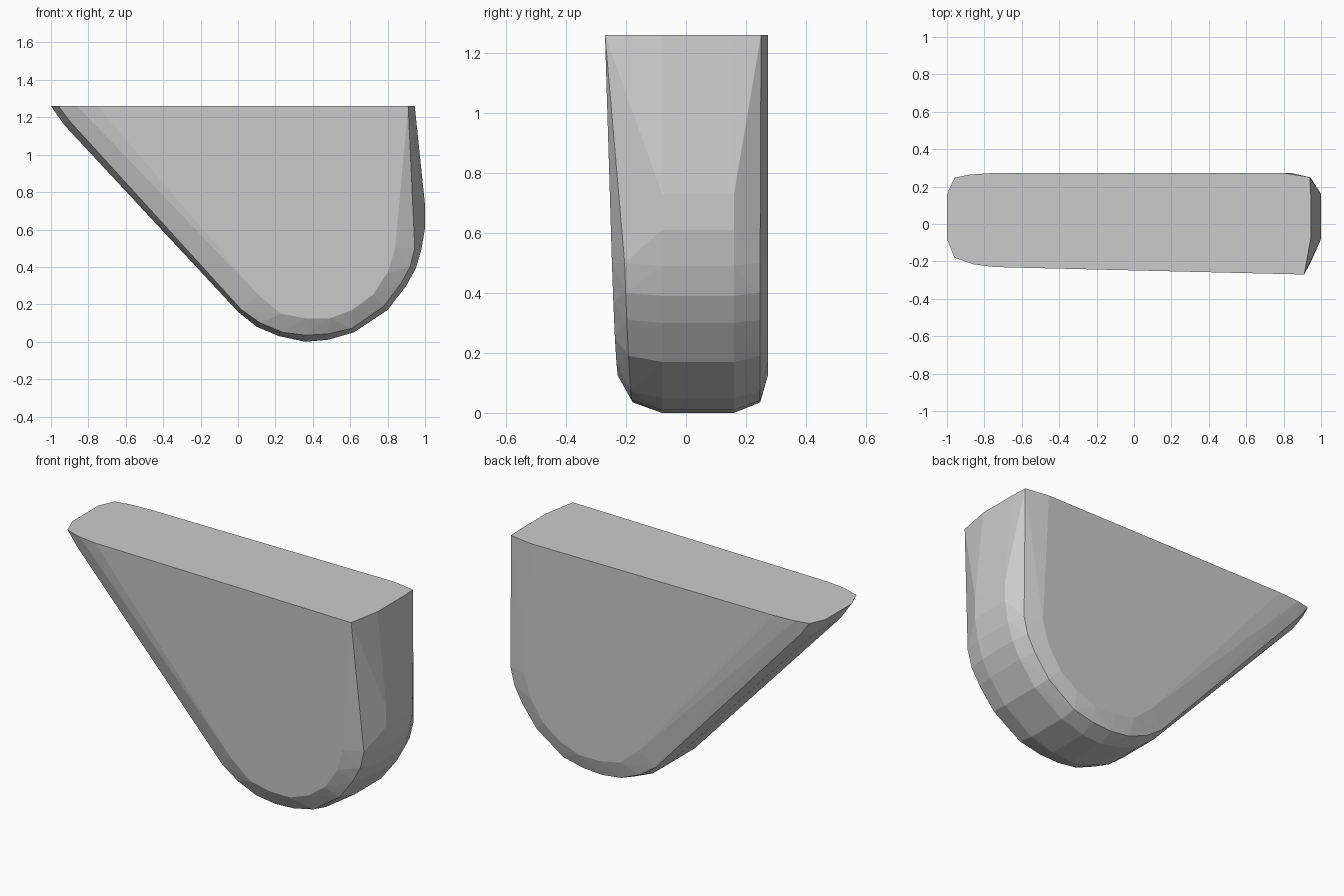
import bpy, bmesh, math

# Outer rim outline (x, z), seen from the front
rim = [(-1, 1.26), (-0.93, 1.16), (0, 0.16), (0.1, 0.08), (0.22, 0.03), (0.36, 0.0),
       (0.48, 0.01), (0.62, 0.05), (0.8, 0.17), (0.9, 0.3), (0.95, 0.39), (0.98, 0.49),
       (1, 0.61), (1, 0.73), (0.945, 1.26)]
# Middle outline of the rounded border
border = [(-0.96, 1.26), (-0.9, 1.18), (0.02, 0.17), (0.12, 0.1), (0.24, 0.05), (0.36, 0.035),
          (0.48, 0.042), (0.61, 0.072), (0.78, 0.19), (0.87, 0.31), (0.92, 0.4), (0.945, 0.5)]
# Outline of the flat side face
face = [(-0.75, 1.26), (0.11, 0.25), (0.23, 0.15), (0.36, 0.125), (0.49, 0.125),
        (0.61, 0.17), (0.72, 0.25), (0.8, 0.37), (0.84, 0.5)]


def front_y(x, z):
    """Slightly tilted front face."""
    return -0.225 - 0.024 * (x - 0.36) - 0.028 * (z - 0.13)


points = []
for x, z in rim:
    points += [(x, -0.08, z), (x, 0.16, z)]
for x, z in border:
    points += [(x, front_y(x, z) + 0.045, z), (x, 0.247, z)]
for x, z in face:
    points += [(x, front_y(x, z), z), (x, 0.273, z)]

# Top corners: sharp at front right, softened elsewhere
points += [(0.91, -0.27, 1.26), (0.94, 0.25, 1.26), (0.8, 0.273, 1.26),
           (-0.86, -0.215, 1.26), (-0.88, 0.264, 1.26), (-0.96, 0.24, 1.26)]

# Wrap the outlines in one convex solid
bm = bmesh.new()
for p in points:
    bm.verts.new(p)
hull = bmesh.ops.convex_hull(bm, input=bm.verts)
bmesh.ops.delete(bm, geom=[v for v in bm.verts if not v.link_faces], context='VERTS')
bmesh.ops.dissolve_limit(bm, angle_limit=math.radians(1), verts=bm.verts, edges=bm.edges)
bmesh.ops.recalc_face_normals(bm, faces=bm.faces)

mesh = bpy.data.meshes.new("rounded_wedge_block")
bm.to_mesh(mesh)
bm.free()
block = bpy.data.objects.new("rounded_wedge_block", mesh)
bpy.context.collection.objects.link(block)
